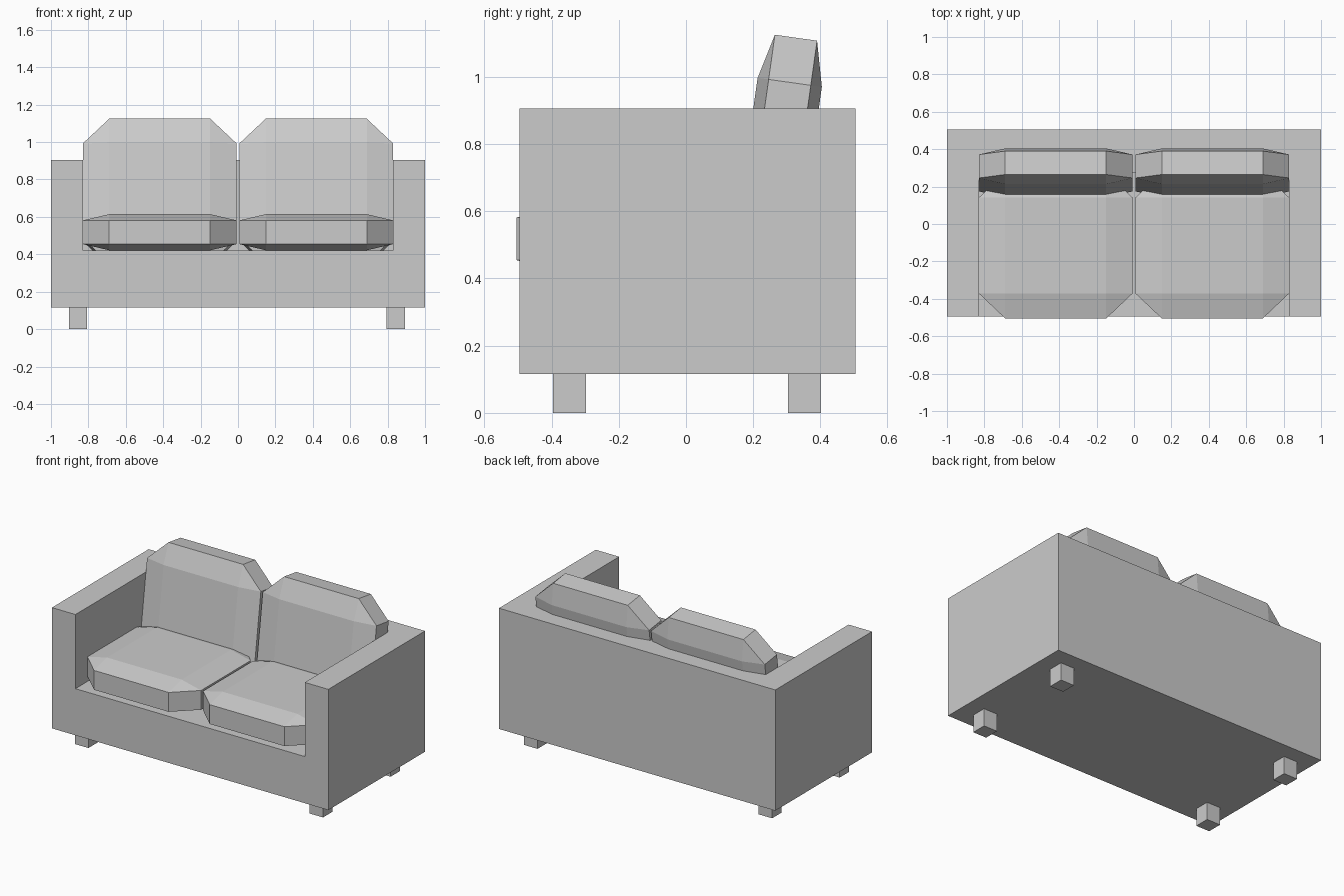
import bpy, bmesh
from math import radians
from mathutils import Matrix, Vector

if "Cube" in bpy.data.objects:
    bpy.data.objects.remove(bpy.data.objects["Cube"])


def box(name, lo, hi):
    """Axis-aligned box between two corners."""
    lo, hi = Vector(lo), Vector(hi)
    bm = bmesh.new()
    bmesh.ops.create_cube(bm, size=1)
    bm.transform(Matrix.Translation((lo + hi) / 2) @ Matrix.Diagonal((hi - lo).to_4d()))
    return finish(bm, name)


def cushion(name, size, centre, tilt=0):
    """Chamfered cube stretched into a flat pillow, then tilted about x."""
    bm = bmesh.new()
    bmesh.ops.create_cube(bm, size=1)
    bmesh.ops.bevel(bm, geom=bm.edges[:], offset=0.172, segments=1, affect='EDGES')
    bm.transform(Matrix.Translation(centre) @ Matrix.Rotation(radians(tilt), 4, 'X')
                 @ Matrix.Diagonal((*size, 1)))
    return finish(bm, name)


def finish(bm, name):
    mesh = bpy.data.meshes.new(name)
    bm.to_mesh(mesh)
    bm.free()
    ob = bpy.data.objects.new(name, mesh)
    bpy.context.collection.objects.link(ob)
    return ob


# Frame: one block with the seating space cut out of it
frame = box("sofa_frame", (-1, -0.495, 0.115), (1, 0.505, 0.905))
cutter = box("seat_cutter", (-0.83, -0.8, 0.42), (0.83, 0.275, 1.3))
cutter.hide_render = True
cut = frame.modifiers.new("seat_space", 'BOOLEAN')
cut.operation = 'DIFFERENCE'
cut.solver = 'EXACT'
cut.object = cutter
bpy.context.view_layer.objects.active = frame
bpy.ops.object.modifier_apply(modifier=cut.name)
bpy.data.objects.remove(cutter)

# Seat and back cushions share one shape
size = (0.823, 0.78, 0.193)
for side, x in (("left", -0.4185), ("right", 0.4185)):
    cushion(f"{side}_seat_cushion", size, (x, -0.115, 0.518))
    cushion(f"{side}_back_cushion", size, (x, 0.273, 0.73), tilt=82)

# Legs
for side, x in (("left", -0.855), ("right", 0.843)):
    for end, y in (("front", -0.346), ("back", 0.352)):
        box(f"{end}_{side}_leg", (x - 0.049, y - 0.049, 0), (x + 0.049, y + 0.049, 0.115))
